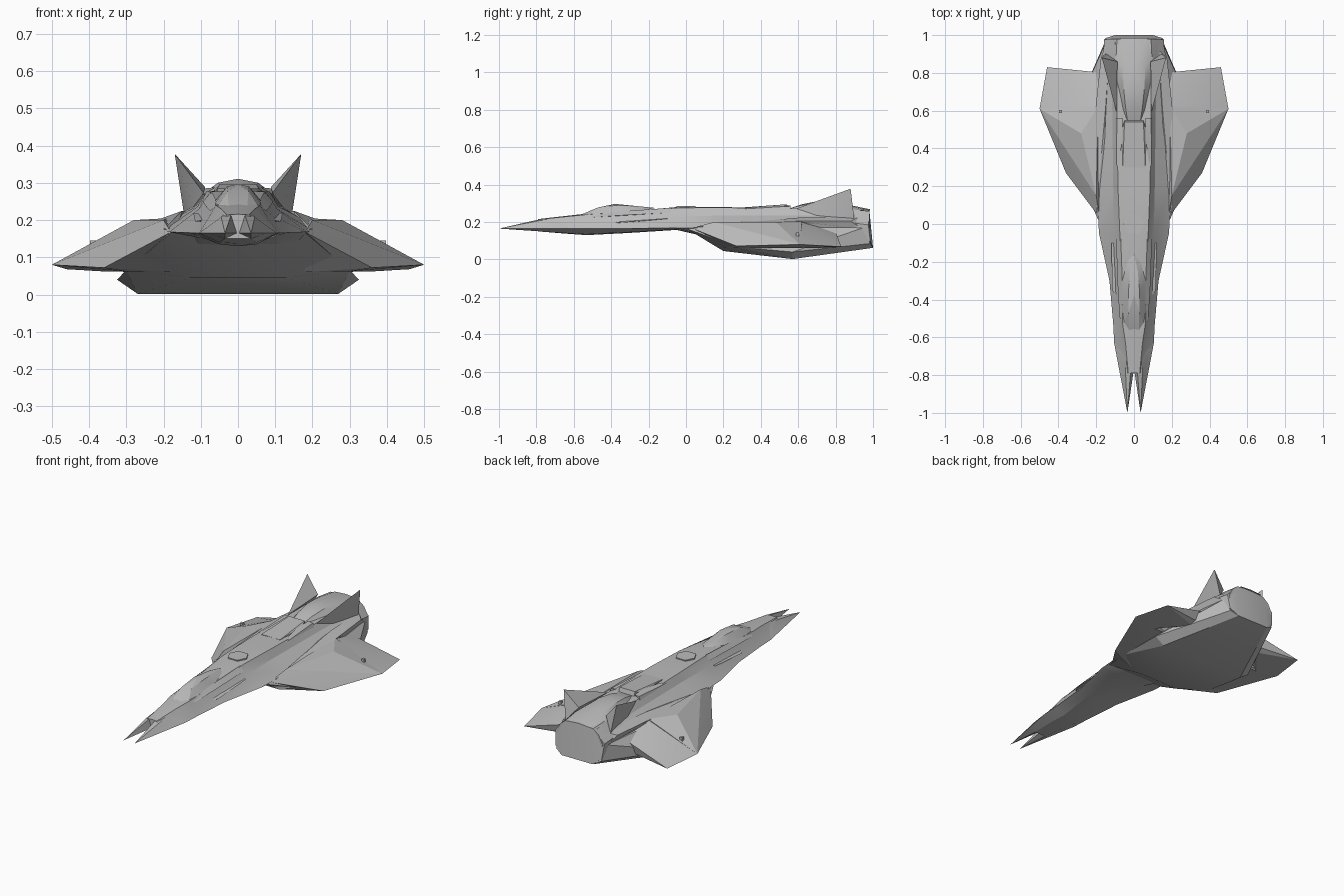
import bpy, bmesh

grey = bpy.data.materials.new("hull_grey")
grey.diffuse_color = (0.5, 0.5, 0.5, 1)


def finish(name, bm):
    bmesh.ops.recalc_face_normals(bm, faces=bm.faces)
    me = bpy.data.meshes.new(name)
    bm.to_mesh(me)
    bm.free()
    ob = bpy.data.objects.new(name, me)
    bpy.context.collection.objects.link(ob)
    me.materials.append(grey)
    bpy.ops.object.select_all(action='DESELECT')
    ob.select_set(True)
    bpy.context.view_layer.objects.active = ob
    bpy.ops.object.shade_smooth_by_angle(angle=0.3)
    return ob


def hull(name, pts, both=False):
    """Faceted convex solid; both=True spans the two sides."""
    pts = list(pts)
    if both:
        pts += [(-x, y, z) for x, y, z in pts if x]
    bm = bmesh.new()
    for p in pts:
        bm.verts.new(p)
    res = bmesh.ops.convex_hull(bm, input=bm.verts)
    junk = [g for g in set(res["geom_interior"] + res["geom_unused"])
            if isinstance(g, bmesh.types.BMVert)]
    bmesh.ops.delete(bm, geom=junk, context='VERTS')
    bmesh.ops.dissolve_limit(bm, angle_limit=0.02, verts=bm.verts, edges=bm.edges)
    return finish(name, bm)


def pair(name, pts):
    for side, s in (("right", 1), ("left", -1)):
        hull(side + "_" + name, [(s * x, y, z) for x, y, z in pts])


# fuselage: y, top z, shoulder x z, flank x z, chine x z, keel x z, bottom z
SECTIONS = [
    (-.79, .216, .030, .214, .045, .195, .075, .165, .035, .150, .150),
    (-.63, .234, .045, .230, .070, .200, .105, .165, .050, .140, .137),
    (-.53, .245, .060, .240, .080, .205, .110, .165, .050, .135, .130),
    (-.30, .258, .065, .252, .095, .210, .130, .166, .070, .146, .142),
    (-.05, .280, .075, .276, .105, .230, .185, .168, .100, .160, .158),
    (.20, .280, .085, .277, .110, .235, .200, .172, .120, .100, .100),
    (.60, .268, .090, .272, .115, .235, .200, .190, .140, .080, .080),
    (.88, .272, .095, .268, .125, .235, .168, .200, .140, .080, .080),
    (.98, .265, .090, .258, .125, .230, .150, .180, .120, .080, .080),
]
bm = bmesh.new()
rings = []
for y, top, *mid, bot in SECTIONS:
    side = list(zip(mid[0::2], mid[1::2]))
    loop = [(0, top)] + side + [(0, bot)] + [(-x, z) for x, z in reversed(side)]
    rings.append([bm.verts.new((x, y, z)) for x, z in loop])
for a, b in zip(rings, rings[1:]):
    n = len(a)
    for i in range(n):
        bm.faces.new((a[i], a[(i + 1) % n], b[(i + 1) % n], b[i]))
bm.faces.new(rings[0])
bm.faces.new(rings[-1])
finish("fuselage", bm)

# forked nose
pair("nose_prong", [(.035, -1, .165), (.002, -.78, .165), (.018, -.78, .215),
                    (.045, -.78, .208), (.078, -.78, .165), (.035, -.78, .150),
                    (.105, -.63, .165), (.035, -.63, .225), (.035, -.63, .142)])

# deep belly hull under the rear half
hull("belly", [(.18, 0, .166), (.13, .20, .045), (.30, .27, .066), (.27, .57, .002),
               (.325, .57, .04), (.10, 1, .062), (.145, .985, .085),
               (.155, .95, .17), (.20, .60, .17), (.20, .20, .17)], True)

# rear nozzle block, slightly raked
hull("tail_block", [(.10, 1, .062), (.148, .985, .10), (.158, .975, .185), (.10, .98, .25),
                    (0, .98, .268), (.165, .85, .20), (.16, .85, .09), (.10, .85, .26)], True)

# thick faceted wings with a raised shoulder
pair("wing", [(.18, .03, .168), (.36, .27, .072), (.50, .61, .08), (.28, .48, .20),
              (.20, .15, .20), (.19, .62, .205), (.30, .27, .062), (.18, .20, .06),
              (.36, .60, .062), (.18, .61, .06)])
# trailing flaps
pair("wing_flap", [(.50, .61, .08), (.46, .83, .068), (.23, .76, .13), (.19, .62, .20),
                   (.36, .60, .062), (.23, .76, .06), (.16, .80, .15), (.16, .78, .08)])
# flank rails along the wing roots
pair("flank_rail", [(.165, .10, .17), (.20, .06, .175), (.15, .62, .225), (.205, .60, .205),
                    (.13, .92, .225), (.175, .88, .205), (.15, .95, .16)])
# small wing pivots
pair("wing_pivot", [(.39 + a, .595 + b, z) for a in (-.008, .008)
                    for b in (-.008, .008) for z in (.12, .145)])

# canted tail fins
pair("tail_fin", [(.092, .59, .272), (.088, .86, .288), (.145, .90, .215),
                  (.12, .70, .235), (.17, .88, .378)])

# cockpit canopy with a bevelled front
hull("canopy", [(.025, -.57, .236), (.055, -.53, .236), (.062, -.45, .245), (.028, -.47, .278),
                (0, -.38, .297), (.03, -.36, .290), (.062, -.30, .252), (.035, -.20, .268),
                (0, -.16, .275), (.02, -.25, .284)], True)
# canopy side sills
pair("canopy_sill", [(.06, -.52, .235), (.075, -.50, .225), (.06, -.36, .256),
                     (.085, -.36, .235), (.07, -.08, .276), (.095, -.08, .25)])
# thin edge panels beneath the cockpit
pair("cheek_panel", [(.085, -.38, .195), (.095, -.38, .20), (.115, -.35, .196),
                     (.10, -.10, .215), (.09, -.10, .222), (.12, -.10, .218)])

# dorsal hexagonal hatch
hull("dorsal_hatch", [(x, y, z) for x, y in ((.055, 0), (.03, .05), (.03, -.05))
                      for z in (.274, .285)], True)

# ramp and scoop ahead of the engine hump
hull("dorsal_ramp", [(.06, .30, .272), (.06, .30, .278), (.05, .54, .295),
                     (.065, .50, .28), (.05, .55, .26)], True)
pair("scoop_wall", [(.082, .31, .275), (.094, .31, .27), (.062, .44, .288),
                    (.09, .56, .285), (.06, .56, .288), (.098, .56, .265)])

# engine hump
hull("engine_hump", [(.035, .55, .272), (.045, .62, .290), (0, .62, .295), (0, .70, .311),
                     (.055, .72, .300), (.09, .76, .27), (.06, .84, .290), (0, .82, .302),
                     (.10, .88, .265), (0, .985, .268), (.07, .985, .262),
                     (.06, .60, .265)], True)
